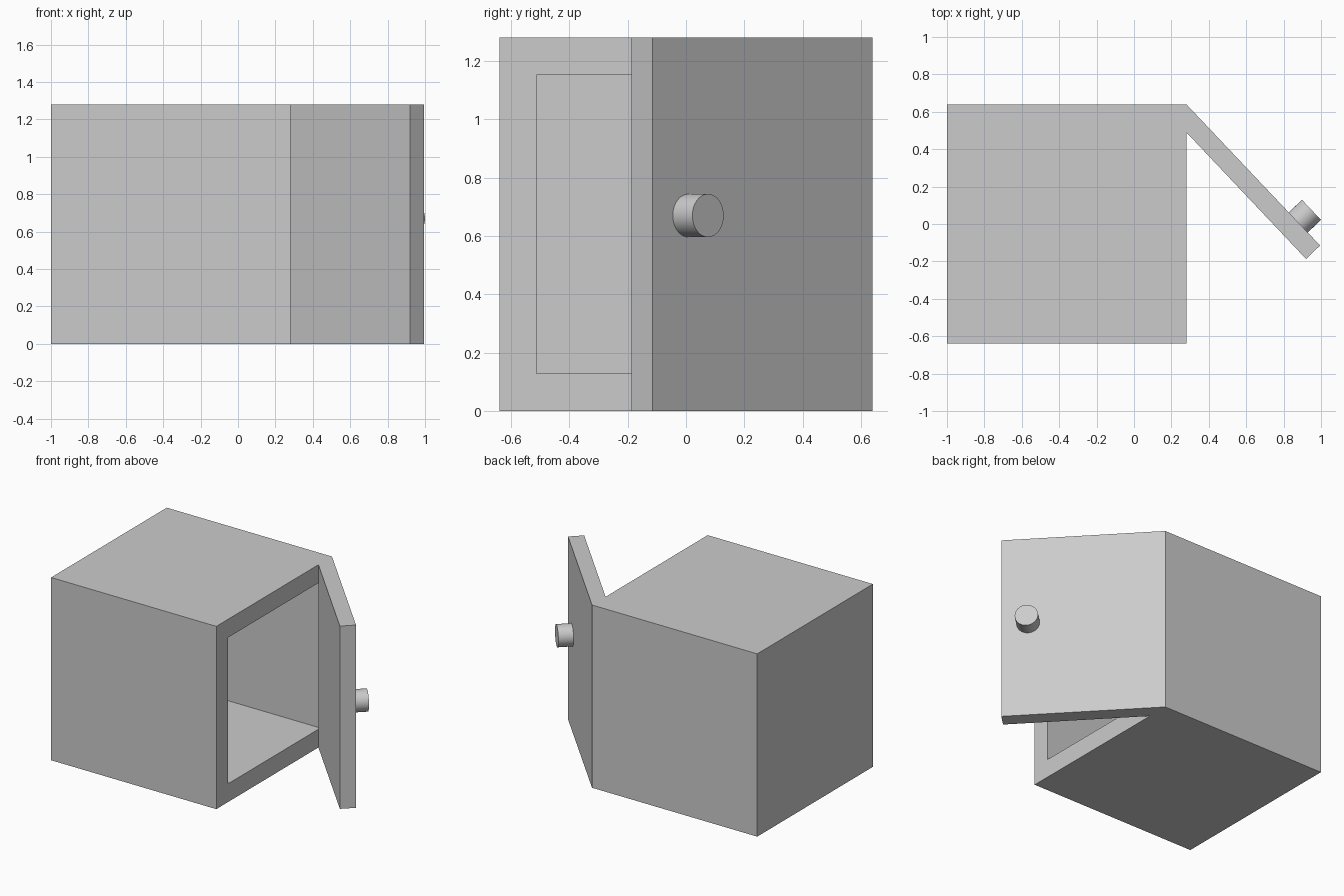
import bpy, bmesh, math
from mathutils import Vector

if "Cube" in bpy.data.objects:
    bpy.data.objects.remove(bpy.data.objects["Cube"])

SIZE, WALL = 1.28, 0.128


def make_object(name, bm):
    bmesh.ops.recalc_face_normals(bm, faces=bm.faces)
    mesh = bpy.data.meshes.new(name)
    bm.to_mesh(mesh)
    bm.free()
    obj = bpy.data.objects.new(name, mesh)
    bpy.context.collection.objects.link(obj)
    return obj


def prism(points, height):
    bm = bmesh.new()
    base = bm.faces.new([bm.verts.new((x, y, 0)) for x, y in points])
    ext = bmesh.ops.extrude_face_region(bm, geom=[base])
    top = [v for v in ext["geom"] if isinstance(v, bmesh.types.BMVert)]
    bmesh.ops.translate(bm, verts=top, vec=(0, 0, height))
    return bm


# Hollow cabinet, open towards +x
bm = prism([(-1, -0.64), (0.28, -0.64), (0.28, 0.64), (-1, 0.64)], SIZE)
bmesh.ops.recalc_face_normals(bm, faces=bm.faces)
front = max(bm.faces, key=lambda f: f.calc_center_median().x)
bmesh.ops.inset_region(bm, faces=[front], thickness=WALL, use_even_offset=True)
cavity = bmesh.ops.extrude_discrete_faces(bm, faces=[front])["faces"][0]
bmesh.ops.translate(bm, verts=cavity.verts, vec=(WALL - SIZE, 0, 0))
make_object("cabinet", bm)

# Door swung open, mitred against the cabinet's back corner
hinge, tip = Vector((0.28, 0.64)), Vector((0.995, -0.115))
door = [hinge, (0.28, 0.49), (0.92, -0.187), tip]
make_object("door", prism(door, SIZE))

# Round knob on the outer face of the door
along = (tip - hinge).normalized()
normal = Vector((-along.y, along.x, 0))
length = 0.12
centre = Vector((0.949, 0.0755, 0.67)) - normal * length / 2
bpy.ops.mesh.primitive_cylinder_add(
    vertices=32, radius=0.074, depth=length, location=centre,
    rotation=(0, math.pi / 2, math.atan2(normal.y, normal.x)))
knob = bpy.context.object
knob.name = "door_knob"
bpy.ops.object.shade_smooth_by_angle(angle=math.radians(30))
